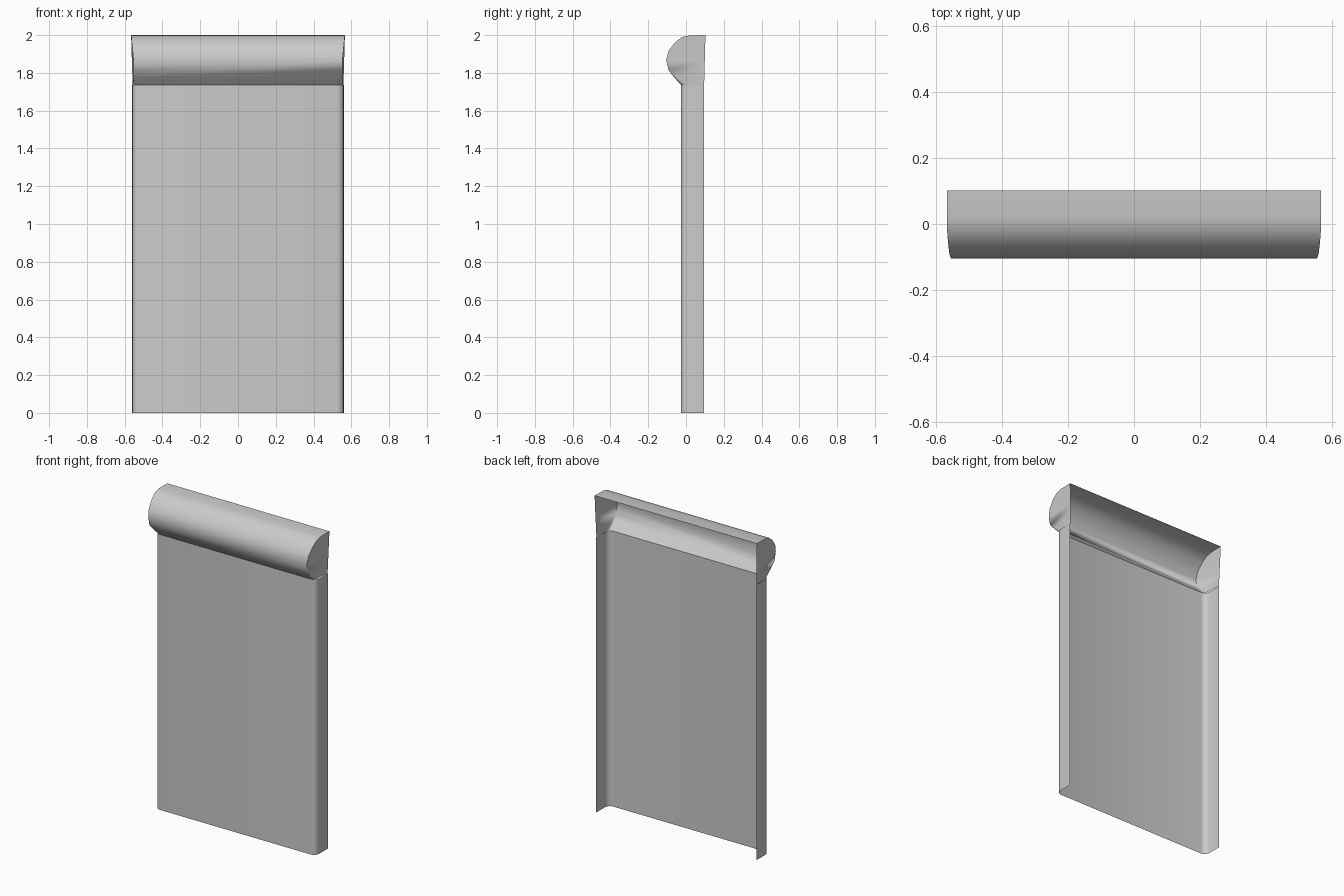
import bpy, bmesh
from math import sin, cos, pi

cube = bpy.data.objects.get("Cube")
if cube:
    bpy.data.objects.remove(cube, do_unlink=True)

grey = bpy.data.materials.new("light_grey")
grey.use_nodes = True
colour = (0.6, 0.6, 0.6, 1)
grey.diffuse_color = colour
grey.node_tree.nodes["Principled BSDF"].inputs["Base Color"].default_value = colour


def section(bm, front, z, back, half, front_half, radius):
    """One horizontal U-shaped section, open at the back."""
    right = [(half, back), (front_half, front + radius)]
    for i in range(1, 5):
        a = i * pi / 8
        right.append((front_half - radius * (1 - cos(a)),
                      front + radius * (1 - sin(a))))
    left = [(-x, y) for x, y in reversed(right)]
    return [bm.verts.new((x, y, z)) for x, y in right + left]


def loft(name, rings):
    """Skin a stack of sections into an open shell."""
    bm = bmesh.new()
    loops = [section(bm, *ring) for ring in rings]
    for low, high in zip(loops, loops[1:]):
        for i in range(len(low) - 1):
            bm.faces.new((low[i + 1], low[i], high[i], high[i + 1]))
    bmesh.ops.remove_doubles(bm, verts=bm.verts, dist=0.0005)
    mesh = bpy.data.meshes.new(name)
    bm.to_mesh(mesh)
    bm.free()
    mesh.materials.append(grey)
    obj = bpy.data.objects.new(name, mesh)
    bpy.context.collection.objects.link(obj)
    bpy.ops.object.select_all(action='DESELECT')
    obj.select_set(True)
    bpy.context.view_layer.objects.active = obj
    bpy.ops.object.shade_smooth_by_angle(angle=pi / 4)


# Flat front sheet with rounded corners and side flanges
loft("front_panel", [(-0.027, z, 0.096, 0.56, 0.56, 0.035)
                     for z in (0, 1.737)])

# Hollow bulging roll along the top, with tapered ends
profile = [(-0.027, 1.737), (-0.062, 1.775), (-0.093, 1.815), (-0.105, 1.868),
           (-0.092, 1.918), (-0.056, 1.963), (-0.02, 1.99), (0.02, 1.999),
           (0.102, 2.0)]
rings = []
for front, z in profile:
    t = (z - 1.737) / 0.263
    half = 0.558 + 0.008 * t
    front_half = 0.553 + 0.013 * max(0, t - 0.5) * 2
    rings.append((front, z, 0.096 + 0.007 * t, half, front_half,
                  0.03 * max(0, 1 - 4 * t)))
loft("top_roll", rings)
